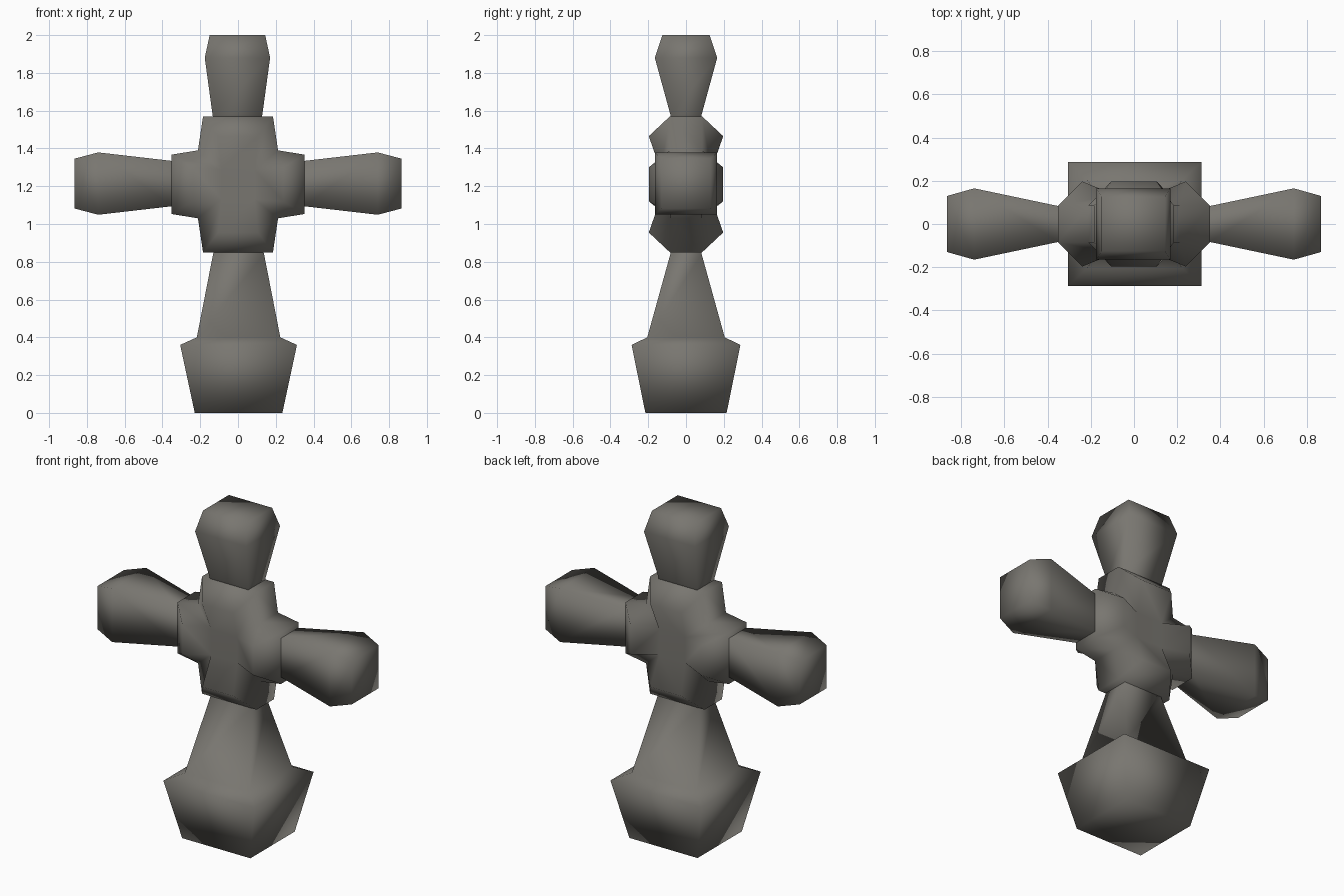
import bpy, bmesh

if "Cube" in bpy.data.objects:
    bpy.data.objects.remove(bpy.data.objects["Cube"])

stone = bpy.data.materials.new("weathered grey stone")
stone.diffuse_color = (0.19, 0.182, 0.163, 1)
stone.use_nodes = True
stone.node_tree.nodes["Principled BSDF"].inputs["Base Color"].default_value = stone.diffuse_color
CZ = 1.21  # height of the crossing


def finish(bm, name):
    bmesh.ops.recalc_face_normals(bm, faces=bm.faces)
    for f in bm.faces:
        f.smooth = True
    me = bpy.data.meshes.new(name)
    bm.to_mesh(me)
    bm.free()
    me.materials.append(stone)
    ob = bpy.data.objects.new(name, me)
    bpy.context.collection.objects.link(ob)
    return ob


def loft(name, rings, place):
    """Square-section bar; rings are (distance, half width, half depth)."""
    bm = bmesh.new()
    loops = []
    for d, w, h in rings:
        loops.append([bm.verts.new(place(d, sx * w, sy * h))
                      for sx, sy in ((-1, -1), (1, -1), (1, 1), (-1, 1))])
    for a, b in zip(loops, loops[1:]):
        for i in range(4):
            j = (i + 1) % 4
            bm.faces.new((a[i], a[j], b[j], b[i]))
    bm.faces.new(loops[0])
    bm.faces.new(loops[-1])
    return finish(bm, name)


# base with flared lower shaft, and upper shaft
def upright(d, w, h):
    return (w + 0.003, h, d)


loft("base_and_lower_shaft",
     [(0, .232, .215), (.36, .309, .288), (.40, .221, .205),
      (.84, .135, .083), (.90, .12, .08)], upright)
loft("upper_shaft",
     [(1.50, .12, .08), (1.58, .132, .083), (1.88, .173, .165), (2.0, .147, .125)],
     lambda d, w, h: (w - 0.003, h, d))

# left and right arms
for side, label in ((-1, "left_arm"), (1, "right_arm")):
    loft(label, [(.28, .115, .08), (.35, .12, .083), (.74, .165, .165), (.865, .132, .13)],
         lambda d, w, h: (side * d, h, CZ + .004 + w))

# central plus-shaped block: thin outer rim, raised narrow ridge front and back
def plus(tip_x, half_z, tip_z, half_x, corner_x, corner_z):
    return [(half_x, tip_z), (corner_x, corner_z), (tip_x, half_z),
            (tip_x, -half_z), (corner_x, -corner_z), (half_x, -tip_z),
            (-half_x, -tip_z), (-corner_x, -corner_z), (-tip_x, -half_z),
            (-tip_x, half_z), (-corner_x, corner_z), (-half_x, tip_z)]


rim = plus(.352, .157, .36, .185, .212, .18)
ridge = plus(.24, .09, .255, .105, .088, .078)
bm = bmesh.new()
rims = []
for s in (-1, 1):
    outer = [bm.verts.new((x, s * .085, CZ + z)) for x, z in rim]
    inner = [bm.verts.new((x, s * (.135 if i % 3 == 1 else .197), CZ + z))
             for i, (x, z) in enumerate(ridge)]
    for i in range(12):
        j = (i + 1) % 12
        bm.faces.new((outer[i], outer[j], inner[j], inner[i]))
    for c in (1, 4, 7, 10):  # the four lobes
        bm.faces.new([inner[(c + k) % 12] for k in range(4)])
    bm.faces.new([inner[c] for c in (1, 4, 7, 10)])
    rims.append(outer)
for i in range(12):
    j = (i + 1) % 12
    bm.faces.new((rims[0][i], rims[0][j], rims[1][j], rims[1][i]))
finish(bm, "crossing_block")
